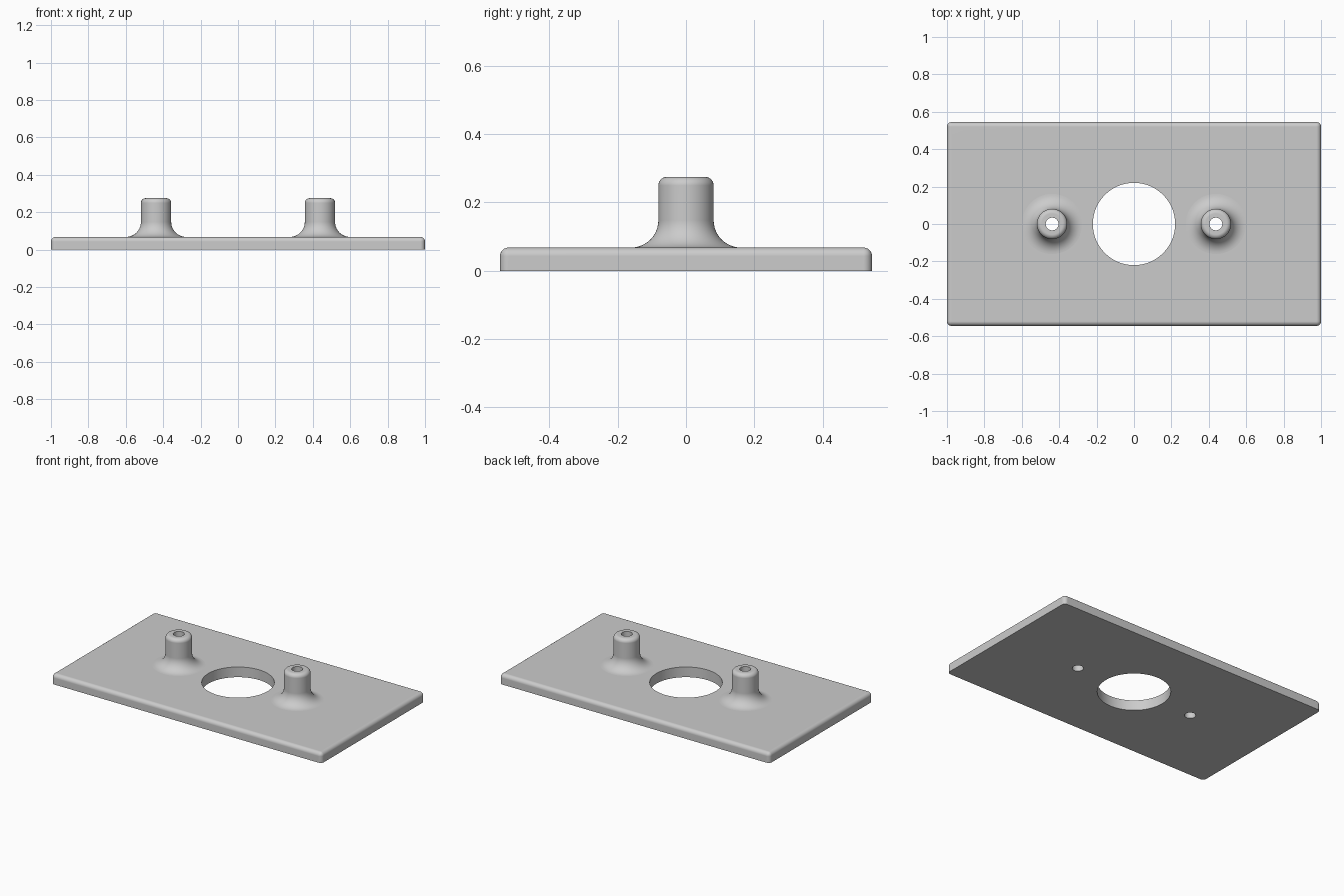
import bpy, bmesh
from math import sin, cos, pi, radians

old = bpy.data.objects.get("Cube")
if old:
    bpy.data.objects.remove(old, do_unlink=True)

LENGTH, DEPTH, THICK = 2.0, 1.09, 0.068
EDGE = 0.025                      # rounding of plate and post rims
POST_X, POST_R, POST_TOP = 0.438, 0.081, 0.275
BORE_R, FLARE, OPENING_R = 0.034, 0.08, 0.22

grey = bpy.data.materials.new("plain grey")
grey.use_nodes = True
colour = (0.6, 0.6, 0.6, 1)
grey.diffuse_color = colour
grey.node_tree.nodes["Principled BSDF"].inputs["Base Color"].default_value = colour


def make_object(name, bm):
    mesh = bpy.data.meshes.new(name)
    bmesh.ops.recalc_face_normals(bm, faces=bm.faces)
    bm.to_mesh(mesh)
    bm.free()
    mesh.materials.append(grey)
    obj = bpy.data.objects.new(name, mesh)
    bpy.context.collection.objects.link(obj)
    return obj


def select_only(obj):
    bpy.ops.object.select_all(action='DESELECT')
    obj.select_set(True)
    bpy.context.view_layer.objects.active = obj


def smooth(obj):
    select_only(obj)
    bpy.ops.object.shade_smooth_by_angle(angle=radians(35))
    mod = obj.modifiers.new("clean_normals", 'WEIGHTED_NORMAL')
    mod.keep_sharp = True


def arc(cx, cz, r, start, end, steps=8):
    angles = [radians(start + (end - start) * i / steps) for i in range(steps + 1)]
    return [(cx + r * cos(a), cz + r * sin(a)) for a in angles]


# Plate: rounded vertical corners and rounded top rim, sharp underside
bm = bmesh.new()
bmesh.ops.create_cube(bm, size=1)
for v in bm.verts:
    v.co = (v.co.x * LENGTH, v.co.y * DEPTH, (v.co.z + 0.5) * THICK)
rounded = [e for e in bm.edges if max(v.co.z for v in e.verts) > THICK / 2]
bmesh.ops.bevel(bm, geom=rounded, offset=EDGE, segments=6, profile=0.5, affect='EDGES')
plate = make_object("plate", bm)

# Central opening and the two bores through the plate
for name, x, radius, sides in (("opening", 0, OPENING_R, 96),
                               ("left_bore", POST_X, BORE_R, 48),
                               ("right_bore", -POST_X, BORE_R, 48)):
    bm = bmesh.new()
    bmesh.ops.create_cone(bm, cap_ends=True, segments=sides,
                          radius1=radius, radius2=radius, depth=1)
    cutter = make_object(name + "_cutter", bm)
    cutter.location.x = x
    cutter.hide_render = True
    mod = plate.modifiers.new(name, 'BOOLEAN')
    mod.object, mod.operation, mod.solver = cutter, 'DIFFERENCE', 'EXACT'
    bpy.context.view_layer.update()
    select_only(plate)
    bpy.ops.object.modifier_apply(modifier=name)
    bpy.data.objects.remove(cutter, do_unlink=True)
smooth(plate)

# Hollow posts: turned profile with a flared foot and a rounded rim
profile = arc(POST_R + FLARE, THICK + FLARE, FLARE, 270, 180, 12)
profile += arc(POST_R - EDGE, POST_TOP - EDGE, EDGE, 0, 90)
profile += [(BORE_R, POST_TOP), (BORE_R, THICK)]
for side, x in (("left", POST_X), ("right", -POST_X)):
    bm = bmesh.new()
    verts = [bm.verts.new((r, 0, z)) for r, z in profile]
    edges = [bm.edges.new(pair) for pair in zip(verts, verts[1:])]
    bmesh.ops.spin(bm, geom=verts + edges, cent=(0, 0, 0), axis=(0, 0, 1),
                   angle=2 * pi, steps=48, use_merge=True)
    bmesh.ops.remove_doubles(bm, verts=bm.verts, dist=0.0001)
    post = make_object(side + "_post", bm)
    post.location.x = x
    smooth(post)
